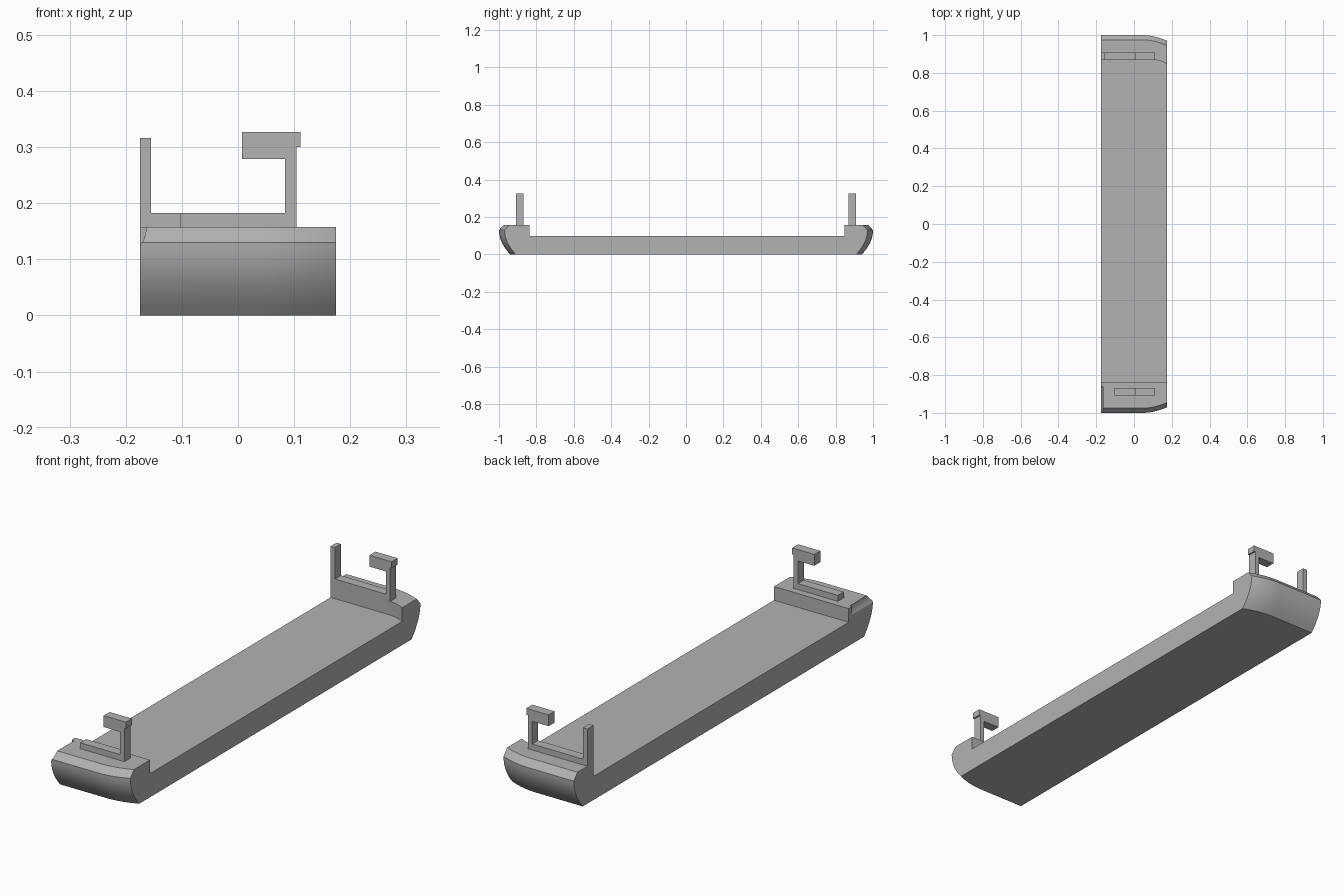
import bpy, bmesh, math

if "Cube" in bpy.data.objects:
    bpy.data.objects.remove(bpy.data.objects["Cube"])

grey = bpy.data.materials.new("grey")
grey.diffuse_color = (0.45, 0.45, 0.45, 1)
grey.use_nodes = True
grey.node_tree.nodes["Principled BSDF"].inputs["Base Color"].default_value = grey.diffuse_color


def finish(name, bm):
    bmesh.ops.recalc_face_normals(bm, faces=bm.faces)
    me = bpy.data.meshes.new(name)
    bm.to_mesh(me)
    bm.free()
    ob = bpy.data.objects.new(name, me)
    me.materials.append(grey)
    bpy.context.collection.objects.link(ob)
    return ob


def loft(name, sections):
    """Skin matching closed sections and cap both ends."""
    bm = bmesh.new()
    rows = [[bm.verts.new(p) for p in s] for s in sections]
    n = len(rows[0])
    for a, b in zip(rows, rows[1:]):
        for i in range(n):
            j = (i + 1) % n
            bm.faces.new((a[i], a[j], b[j], b[i]))
    bm.faces.new(rows[0])
    bm.faces.new(rows[-1])
    return finish(name, bm)


def slab(name, outline, y0, y1):
    """Extrude an x-z outline along y."""
    return loft(name, [[(x, y, z) for x, z in outline] for y in (y0, y1)])


HALF, DECK, TOP, LIP = 0.175, 0.10, 0.158, 0.13


def end_profile(pull):
    """Rounded nose from the underside up to the bevelled top edge."""
    pts = []
    for i in range(9):
        z = LIP * i / 8
        pts.append((1 - 0.06 * (1 - z / LIP) ** 2 - pull, z))
    return pts + [(0.975 - pull, TOP)]


def section(x):
    pull = 0.03 * max(0, (x - 0.04) / 0.135) ** 2
    back_wall = 0.869 - 0.022 * max(0, (x - 0.10) / 0.075) ** 2
    nose = end_profile(pull)
    pts = nose + [(back_wall, TOP), (back_wall, DECK), (-0.838, DECK), (-0.838, TOP)]
    pts += [(-y, z) for y, z in reversed(nose)]
    return [(x, y, z) for y, z in pts]


# tray body with raised, rounded ends
xs = [-HALF, 0.04] + [0.04 + 0.135 * i / 8 for i in range(1, 9)]
body = loft("tray_body", [section(x) for x in xs])

# small hollow notch along the front left corner
notch = slab("notch_cutter", [(-0.2, 0.11), (-0.177, 0.12), (-0.168, 0.135),
                              (-0.164, 0.15), (-0.163, 0.17), (-0.2, 0.17)], -1.1, -0.86)
notch.hide_render = True
notch.hide_viewport = False
mod = body.modifiers.new("notch", "BOOLEAN")
mod.operation, mod.object, mod.solver = "DIFFERENCE", notch, "EXACT"
bpy.context.view_layer.objects.active = body
body.select_set(True)
bpy.ops.object.modifier_apply(modifier=mod.name)
bpy.data.objects.remove(notch)
bpy.ops.object.shade_smooth_by_angle(angle=math.radians(25))


# hooked brackets: rail, upright and overhanging head in one outline
def bracket(name, x0, y0, y1):
    slab(name, [(x0, TOP - 0.005), (0.104, TOP - 0.005), (0.104, 0.30), (0.111, 0.30),
                (0.111, 0.327), (0.007, 0.327), (0.007, 0.279), (0.084, 0.279),
                (0.084, 0.183), (x0, 0.183)], y0, y1)


bracket("front_bracket", -0.103, -0.908, -0.868)
bracket("back_bracket", -0.157, 0.869, 0.909)

# tall post at the back left corner
slab("back_post", [(-HALF, DECK), (-0.155, DECK), (-0.155, 0.316), (-HALF, 0.316)], 0.869, 0.909)
